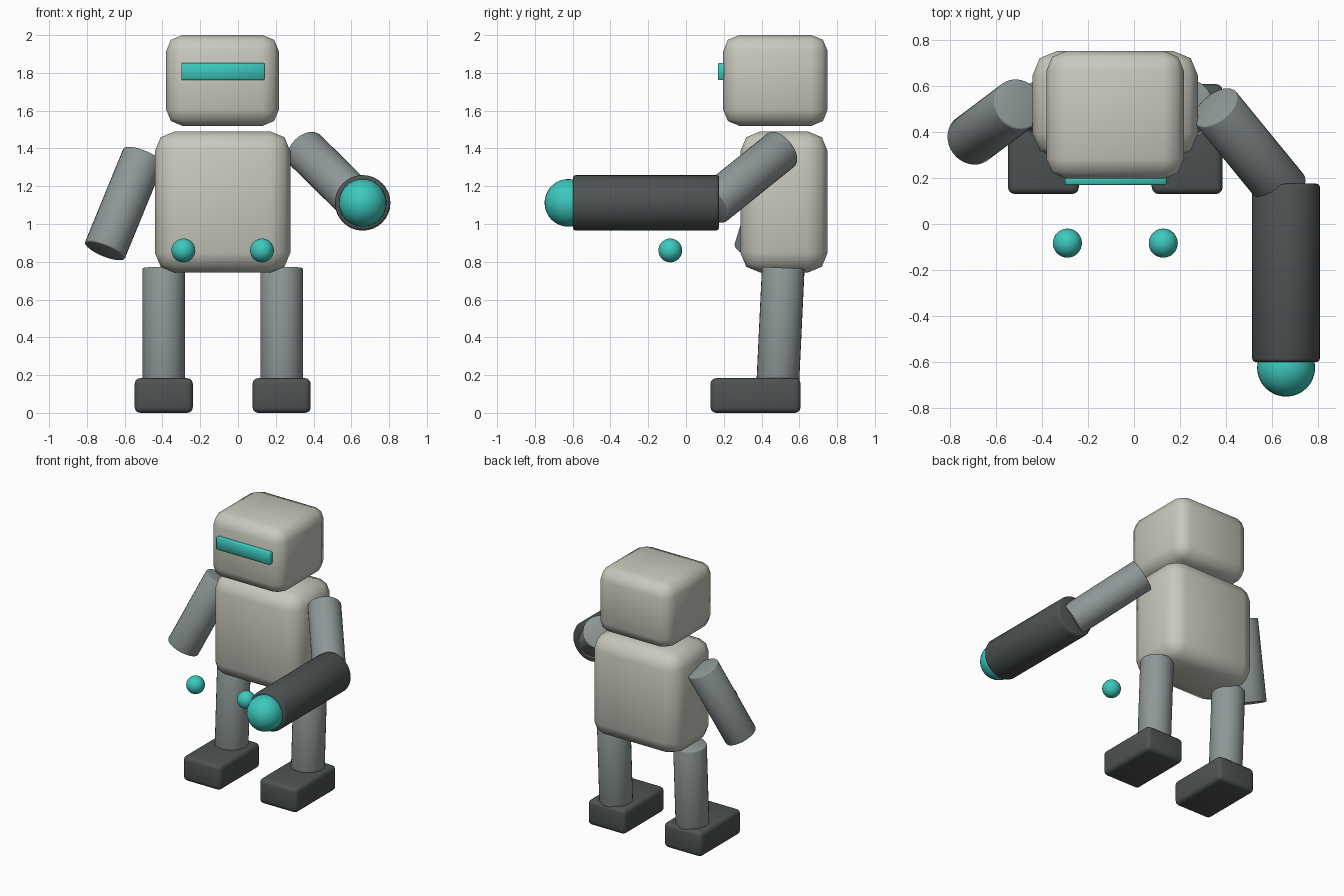
import bpy
from math import radians
from mathutils import Vector

if "Cube" in bpy.data.objects:
    bpy.data.objects.remove(bpy.data.objects["Cube"])


def material(name, rgb):
    m = bpy.data.materials.new(name)
    m.diffuse_color = (*rgb, 1)
    m.use_nodes = True
    m.node_tree.nodes["Principled BSDF"].inputs["Base Color"].default_value = m.diffuse_color
    return m


PALE = material("pale_shell", (0.58, 0.58, 0.51))
STEEL = material("steel", (0.27, 0.31, 0.31))
DARK = material("dark_metal", (0.075, 0.085, 0.085))
TEAL = material("teal_glow", (0.045, 0.58, 0.51))


def finish(name, mat, bevel=0, segments=2):
    ob = bpy.context.object
    ob.name = name
    ob.data.materials.append(mat)
    if bevel:
        mod = ob.modifiers.new("Bevel", "BEVEL")
        mod.width = bevel
        mod.segments = segments
        mod.limit_method = "ANGLE"
        mod.angle_limit = radians(40)
        bpy.ops.object.modifier_apply(modifier=mod.name)
    bpy.ops.object.shade_smooth_by_angle(angle=radians(50))
    return ob


def box(name, lo, hi, mat, bevel, segments=2):
    lo, hi = Vector(lo), Vector(hi)
    bpy.ops.mesh.primitive_cube_add(size=1, location=(lo + hi) / 2)
    bpy.context.object.scale = hi - lo
    bpy.ops.object.transform_apply(location=False, rotation=False, scale=True)
    return finish(name, mat, bevel, segments)


def tube(name, a, b, radius, mat, bevel=0.008):
    a, b = Vector(a), Vector(b)
    axis = b - a
    bpy.ops.mesh.primitive_cylinder_add(
        vertices=32, radius=radius, depth=axis.length, location=(a + b) / 2,
        rotation=axis.to_track_quat("Z", "Y").to_euler())
    return finish(name, mat, bevel)


def ball(name, centre, radius):
    bpy.ops.mesh.primitive_uv_sphere_add(
        segments=32, ring_count=16, radius=radius, location=centre)
    return finish(name, TEAL)


# Head, visor and torso
box("head", (-0.38, 0.197, 1.52), (0.216, 0.75, 2.0), PALE, 0.085)
box("visor", (-0.30, 0.17, 1.762), (0.14, 0.215, 1.853), TEAL, 0.004, 1)
box("torso", (-0.44, 0.288, 0.743), (0.277, 0.75, 1.49), PALE, 0.105)

# Legs, feet and the small floating lamps, one set per side
MID = -0.081
for side, s in (("right", -1), ("left", 1)):
    x = MID + s * 0.312
    tube(side + "_leg", (x, 0.486, 0.16), (x, 0.515, 0.768), 0.113, STEEL)
    box(side + "_foot", (x - 0.154, 0.13, 0), (x + 0.154, 0.607, 0.184), DARK, 0.03, 3)
    ball(side + "_lamp", (MID + s * 0.208, -0.083, 0.86), 0.063)

# Hanging right arm
tube("right_arm", (-0.706, 0.365, 0.857), (-0.50, 0.52, 1.36), 0.114, STEEL)

# Raised left arm with a cannon forearm and glowing tip
tube("left_arm", (0.652, 0.14, 1.10), (0.352, 0.507, 1.395), 0.113, STEEL)
tube("cannon", (0.66, 0.175, 1.112), (0.66, -0.599, 1.112), 0.147, DARK, 0.015)
ball("cannon_tip", (0.66, -0.623, 1.112), 0.126)
